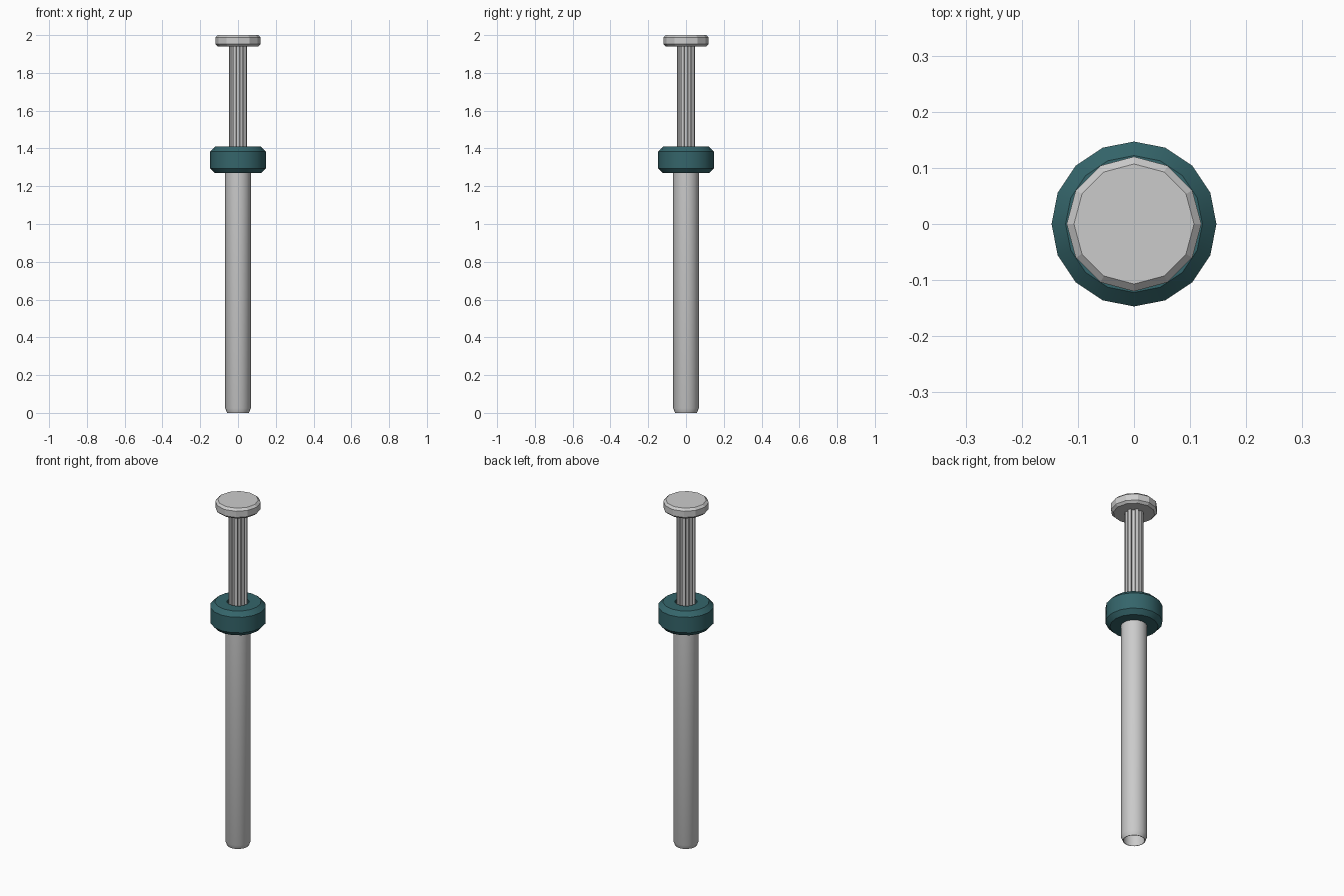
import bpy, bmesh
from math import sin, cos, pi, radians

if "Cube" in bpy.data.objects:
    bpy.data.objects.remove(bpy.data.objects["Cube"])


def finish(name, bm, angle=40, color=None):
    bmesh.ops.remove_doubles(bm, verts=bm.verts, dist=1e-5)
    bmesh.ops.recalc_face_normals(bm, faces=bm.faces)
    me = bpy.data.meshes.new(name)
    bm.to_mesh(me)
    bm.free()
    ob = bpy.data.objects.new(name, me)
    bpy.context.collection.objects.link(ob)
    if color:
        mat = bpy.data.materials.new(name + "_paint")
        mat.diffuse_color = color
        mat.use_nodes = True
        mat.node_tree.nodes["Principled BSDF"].inputs["Base Color"].default_value = mat.diffuse_color
        me.materials.append(mat)
    bpy.ops.object.select_all(action='DESELECT')
    ob.select_set(True)
    bpy.context.view_layer.objects.active = ob
    bpy.ops.object.shade_smooth_by_angle(angle=radians(angle))
    return ob


def lathe(name, profile, sides, angle=40, color=None):
    """Turn an (r, z) profile into a closed solid; first and last rings are capped."""
    bm = bmesh.new()
    rings = [[bm.verts.new((r * sin(2 * pi * i / sides), r * cos(2 * pi * i / sides), z))
              for i in range(sides)] for r, z in profile]
    for a, b in zip(rings, rings[1:]):
        for i in range(sides):
            j = (i + 1) % sides
            bm.faces.new((a[i], a[j], b[j], b[i]))
    bm.faces.new(rings[0])
    bm.faces.new(rings[-1])
    return finish(name, bm, angle, color)


# Hollow lower tube with a chamfered mouth
lathe("outer_tube", [(0.055, 0.35), (0.055, 0.0), (0.058, 0.0), (0.068, 0.025),
                     (0.068, 1.29)], 16)

# Teal collar with bevelled rims and a socket around the rod
lathe("collar", [(0.06, 1.27), (0.124, 1.27), (0.147, 1.295), (0.147, 1.385),
                 (0.122, 1.41), (0.058, 1.41), (0.058, 1.35)], 16, 30,
      (0.035, 0.13, 0.145, 1))

# Fluted rod: eight teeth around a core
bm = bmesh.new()
outline = []
for k in range(8):
    mid = pi / 8 + k * pi / 4
    for r, off in ((0.038, -11.25), (0.05, -10), (0.05, 10), (0.038, 11.25)):
        a = mid + radians(off)
        outline.append((r * cos(a), r * sin(a)))
base = bm.faces.new([bm.verts.new((x, y, 1.3)) for x, y in outline])
top = bmesh.ops.extrude_face_region(bm, geom=[base])
bmesh.ops.translate(bm, vec=(0, 0, 0.66),
                    verts=[g for g in top["geom"] if isinstance(g, bmesh.types.BMVert)])
finish("fluted_rod", bm, 20)

# Twelve-sided push button on top
lathe("button", [(0.107, 1.94), (0.12, 1.952), (0.12, 1.988), (0.107, 2.0)], 12, 20)
